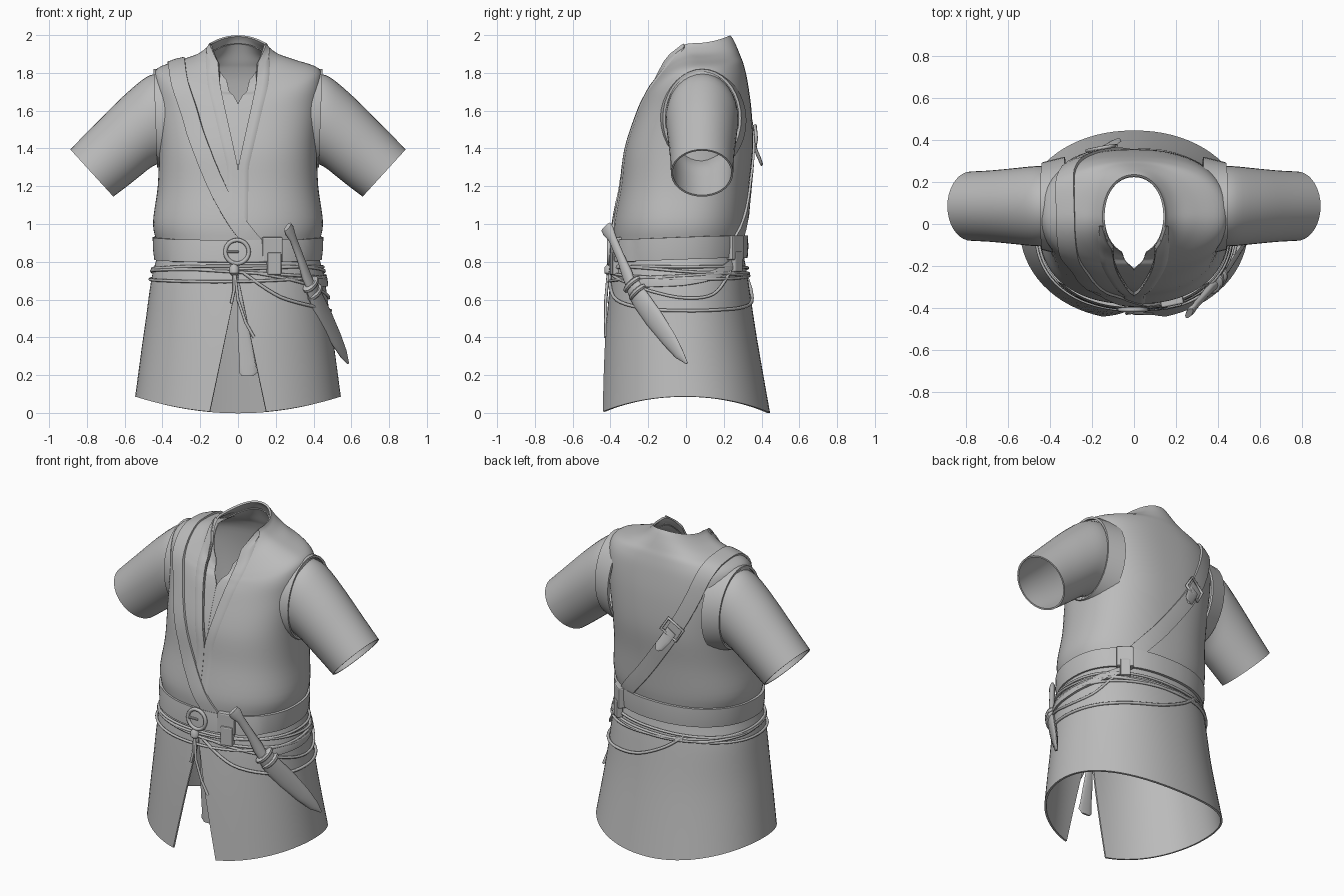
import bpy, bmesh, math
from mathutils import Vector as V
from mathutils.bvhtree import BVHTree

if bpy.data.objects.get("Cube"):
    bpy.data.objects.remove(bpy.data.objects["Cube"])

mat = bpy.data.materials.new("plain_grey")
mat.use_nodes = True
mat.diffuse_color = (0.5, 0.5, 0.5, 1)
mat.node_tree.nodes["Principled BSDF"].inputs["Base Color"].default_value = (0.5, 0.5, 0.5, 1)


def finish(name, verts, faces, thick=0.0, recalc=True):
    """Make a mesh object, optionally thicken it, and shade it."""
    me = bpy.data.meshes.new(name)
    me.from_pydata(verts, [], faces)
    if recalc:
        bm = bmesh.new()
        bm.from_mesh(me)
        bmesh.ops.recalc_face_normals(bm, faces=bm.faces)
        bm.to_mesh(me)
        bm.free()
    me.materials.append(mat)
    ob = bpy.data.objects.new(name, me)
    bpy.context.collection.objects.link(ob)
    bpy.ops.object.select_all(action='DESELECT')
    ob.select_set(True)
    bpy.context.view_layer.objects.active = ob
    if thick:
        mod = ob.modifiers.new("thickness", 'SOLIDIFY')
        mod.thickness, mod.offset = thick, -1
        bpy.ops.object.modifier_apply(modifier=mod.name)
    bpy.ops.object.shade_smooth_by_angle(angle=math.radians(40))


def grid(rows, wrap_u=False, wrap_v=False):
    """Flatten rows of points into vertices and quads."""
    n, m = len(rows), len(rows[0])
    verts = [p for r in rows for p in r]
    faces = []
    for i in range(n if wrap_v else n - 1):
        for j in range(m if wrap_u else m - 1):
            k, l = (i + 1) % n, (j + 1) % m
            faces.append((i * m + j, i * m + l, k * m + l, k * m + j))
    return verts, faces


def spline(pts, t):
    """Catmull-Rom through tuples, t counted in points."""
    i = min(int(t), len(pts) - 2)
    f = t - i
    a, b, c, d = (pts[max(0, min(len(pts) - 1, i + k))] for k in (-1, 0, 1, 2))
    return [0.5 * (2 * q + (r - p) * f + (2 * p - 5 * q + 4 * r - s) * f * f
                   + (3 * q - p - 3 * r + s) * f ** 3) for p, q, r, s in zip(a, b, c, d)]


# Garment rings: height, half width, front y, back y, front dz, back dz, squareness
RINGS = [(0, .545, -.455, .445, 0, 0, .95), (.4, .50, -.43, .375, 0, 0, .95),
         (.7, .46, -.40, .33, 0, 0, .9), (.86, .425, -.38, .305, 0, 0, .9),
         (1.0, .45, -.38, .32, 0, 0, .87), (1.2, .425, -.345, .335, 0, 0, .83),
         (1.4, .42, -.32, .355, 0, 0, .8), (1.6, .435, -.255, .347, 0, 0, .78),
         (1.75, .447, -.218, .325, -.07, .01, .8), (1.825, .425, -.20, .305, -.115, .02, .92),
         (1.87, .30, -.19, .288, -.145, .02, .95), (1.9, .215, -.18, .27, -.165, .035, .95),
         (1.935, .166, -.172, .25, -.18, .042, .95), (1.957, .15, -.165, .235, -.19, .042, .95)]
TOP = len(RINGS) - 1


def surf(t, a, off=0.0):
    """Point on the garment at ring t and angle a (0 = front, quarter turn = +x)."""
    h, w, yf, yb, df, db, p = spline(RINGS, t)
    w, yf, yb = w + off, yf - off, yb + off
    s, c = math.sin(a), math.cos(a)
    x = w * math.copysign(abs(s) ** p, s)
    y = (yf + yb) / 2 - (yb - yf) / 2 * math.copysign(abs(c) ** p, c)
    z = h + (df if c > 0 else db) * c * c + off * min(1, max(0, (h - 1.75) * 10))
    return V((x, y, z + .085 * (x / .54) ** 2 * max(0, 1 - h / .5)))


def angle_at(t, x):
    r = spline(RINGS, t)
    return math.asin(min(.98, max(x, .0005) / r[1]) ** (1 / r[6]))


def coat_gap(t):
    """Half width of the skirt slit and of the neck opening."""
    r = spline(RINGS, t)
    return max(0, .15 * (.72 - r[0]) / .72, min(.11, .22 * (r[0] + r[4] - 1.3)))


def shirt_gap(t):
    r = spline(RINGS, t)
    return min(.09, max(0, .6 * (r[0] + r[4] - 1.64)))


def shell(t0, t1, gap, off, cols=72):
    rows = []
    for i in range(int((t1 - t0) * 5) + 1):
        t = t0 + i / 5
        g = angle_at(t, gap(t))
        rows.append([surf(t, g + (2 * math.pi - 2 * g) * j / cols, off) for j in range(cols + 1)])
    return grid(rows)


# Sleeveless coat with slit skirt, and the shirt inside it
coat = shell(0, TOP, coat_gap, 0)
finish("coat", *coat, thick=.012, recalc=False)
finish("inner_shirt", *shell(4, TOP - 1, shirt_gap, -.022), thick=.006, recalc=False)
body = BVHTree.FromPolygons(*coat)

# Lapel bands running up into the collar
for side, name in ((1, "left_lapel"), (-1, "right_lapel")):
    rows = []
    for i in range(46):
        t = 4 + i * (TOP - 4) / 45
        g, w = coat_gap(t), .055 + .03 * i / 45
        rows.append([surf(t, side * angle_at(t, g + w * j / 4), .006 if j < 4 else -.002)
                     for j in range(5)][::side])
    finish(name, *grid(rows), thick=.01, recalc=False)


def loft(name, sections, sides=24, thick=0.0, caps=True):
    """Skin elliptical sections given as (centre, axis, axis)."""
    rows = [[V(c) + V(a) * math.cos(k * math.tau / sides) + V(b) * math.sin(k * math.tau / sides)
             for k in range(sides)] for c, a, b in sections]
    verts, faces = grid(rows, wrap_u=True)
    if caps:
        faces += [tuple(range(sides)), tuple(range(len(verts) - sides, len(verts)))]
    finish(name, verts, faces, thick)


# Sleeves: top x, z, bottom x, z, half depth
SLEEVE = [(.41, 1.80, .40, 1.33, .19), (.49, 1.775, .46, 1.30, .19), (.62, 1.665, .53, 1.245, .18),
          (.76, 1.525, .60, 1.19, .17), (.888, 1.395, .66, 1.145, .165)]
ARMHOLE = [(.33, 1.825, .33, 1.27, .235), (.447, 1.82, .428, 1.30, .208)]


def sleeve_sections(rings, side, steps):
    out = []
    for i in range((len(rings) - 1) * steps + 1):
        x0, z0, x1, z1, d = spline(rings, i / steps)
        out.append(((side * (x0 + x1) / 2, .085, (z0 + z1) / 2),
                    (side * (x0 - x1) / 2, 0, (z0 - z1) / 2), (0, d, 0)))
    return out


for side, name in ((1, "left"), (-1, "right")):
    loft(name + "_sleeve", sleeve_sections(SLEEVE, side, 4), 36, .01, False)
    loft(name + "_armhole_edge", sleeve_sections(ARMHOLE, side, 1), 36, .014, False)


def trace(pts, closed=False, steps=6):
    """Smooth path through points, laid on the coat: list of (point, normal)."""
    pts = pts[-1:] + pts + pts[:2] if closed else pts
    first, last = (1, len(pts) - 2) if closed else (0, len(pts) - 1)
    n = (last - first) * steps
    path = [V(spline(pts, first + i / steps)) for i in range(n if closed else n + 1)]
    return [body.find_nearest(p)[:2] for p in path]


def band(name, pts, width, lift, closed=False):
    """Flat strap lying on the coat."""
    path, rows = trace(pts, closed), []
    n = len(path)
    for i, (p, nor) in enumerate(path):
        a, b = ((i - 1) % n, (i + 1) % n) if closed else (max(0, i - 1), min(n - 1, i + 1))
        side = (path[b][0] - path[a][0]).cross(nor).normalized() * width / 2
        rows.append([p + side * u + nor * v for u, v in
                     ((-1, -.004), (-1, lift), (0, lift + .003), (1, lift), (1, -.004))])
    finish(name, *grid(rows, wrap_u=True, wrap_v=closed))


def cord(name, pts, radius=.008, closed=False, lift=.008, lay=True, steps=6):
    """Round cord, laid on the coat or hanging free."""
    path = [p + n * lift for p, n in trace(pts, closed, steps)] if lay else [V(p) for p in pts]
    cu = bpy.data.curves.new(name, 'CURVE')
    cu.dimensions, cu.bevel_depth, cu.bevel_resolution = '3D', radius, 2
    cu.use_fill_caps = True
    sp = cu.splines.new('POLY')
    sp.points.add(len(path) - 1)
    for q, p in zip(sp.points, path):
        q.co = (*p, 1)
    sp.use_cyclic_u = closed
    cu.materials.append(mat)
    bpy.context.collection.objects.link(bpy.data.objects.new(name, cu))


def box(name, loc, size, turn=0.0):
    bpy.ops.mesh.primitive_cube_add(size=1, location=loc, rotation=(0, 0, turn))
    ob = bpy.context.object
    ob.name, ob.scale = name, size
    ob.data.materials.append(mat)
    bpy.ops.object.transform_apply(location=False, rotation=False, scale=True)
    mod = ob.modifiers.new("soft_edges", 'BEVEL')
    mod.width, mod.segments = .008, 2


def around(z, amp, phase, n=16):
    return [(.5 * math.sin(a), -.42 * math.cos(a), z + amp * math.cos(a + phase))
            for a in (k * math.tau / n for k in range(n))]


# Belt, buckle and belt loops
band("belt", around(.868, -.01, 0), .118, .022, True)
bpy.ops.mesh.primitive_torus_add(major_radius=.062, minor_radius=.011, major_segments=32, minor_segments=8,
                                 location=(-.005, -.408, .853), rotation=(math.pi / 2, 0, 0))
bpy.context.object.name = "belt_buckle"
bpy.context.object.data.materials.append(mat)
bpy.ops.object.shade_smooth()
box("buckle_pin", (-.03, -.41, .853), (.07, .015, .014))
box("front_belt_loop", (.18, -.367, .865), (.11, .045, .13), .2)
box("front_loop_tab", (.19, -.377, .79), (.075, .04, .12), .2)
box("back_belt_loop", (.285, .258, .875), (.10, .05, .13), -.65)
box("back_loop_tab", (.29, .268, .80), (.06, .04, .11), -.65)

# Shoulder strap with its buckle at the back
band("shoulder_strap", [(.11, -.4, .87), (.04, -.4, .95), (-.03, -.4, 1.05), (-.14, -.37, 1.25),
                        (-.24, -.31, 1.5), (-.305, -.2, 1.72), (-.325, 0, 1.86), (-.33, .13, 1.87),
                        (-.32, .27, 1.81), (-.27, .34, 1.65), (-.15, .37, 1.42), (.04, .36, 1.15),
                        (.22, .32, .94), (.27, .3, .88)], .09, .011)
along, across = V((.55, 0, -.83)), V((.83, 0, .55))
mid = V((-.16, .38, 1.45))
cord("strap_buckle", [tuple(mid + along * u * .045 + across * v * .06)
                      for u, v in ((-1, -1), (-1, 1), (1, 1), (1, -1))], .009, True, .02, steps=1)
loft("strap_tail", [((x, y, z), across * w, (0, .006, .003)) for x, y, z, w in
                    ((-.15, .36, 1.44, .034), (-.115, .374, 1.38, .034), (-.085, .394, 1.335, .03),
                     (-.075, .402, 1.315, .012))], 12)

# Cords wound round the waist, drooping loops and loose ends
for k, (z, amp, phase) in enumerate([(.775, .015, 4), (.76, .02, 0), (.745, .03, 1.5), (.725, -.03, .3)]):
    cord(f"waist_cord_{k + 1}", around(z, amp, phase), closed=True)
cord("low_cord_loop", [(.03, -.4, .74), (.22, -.36, .61), (.42, -.2, .55), (.48, 0, .54), (.45, .2, .55),
                       (.3, .31, .56), (.1, .35, .59), (-.08, .34, .67), (-.2, .31, .76)], .009)
cord("middle_cord_loop", [(.1, -.4, .74), (.35, -.28, .68), (.46, -.05, .61), (.45, .15, .63), (.36, .27, .76)])
band("knife_strap", [(.28, .28, .81), (.4, .17, .74), (.46, 0, .70), (.43, -.18, .69), (.38, -.28, .69)], .05, .012)
loft("cord_knot", [((-.02, -.405, z), (r, 0, 0), (0, r, 0)) for z, r in
                   ((.725, .01), (.74, .026), (.77, .026), (.79, .01))], 12)
cord("loose_cord_end", [(-.02, -.41, .76), (0, -.425, .6), (.04, -.425, .48), (.085, -.425, .4)], lay=False)
cord("short_cord_end", [(-.02, -.41, .76), (-.02, -.42, .65), (-.035, -.425, .58)], lay=False)
loft("hanging_strip", [((x, -.375, z), (w, 0, 0), (0, .006, 0)) for x, z, w in
                       ((.0, .72, .012), (.015, .55, .02), (.035, .38, .035), (.05, .26, .042),
                        (.055, .215, .05), (.05, .195, .03))], 12)

# Sheathed knife hanging at the left hip
blade_dir = V((.2, .29, -.41)).normalized()
out = V((.8, -.55, 0))
out = (out - blade_dir * out.dot(blade_dir)).normalized()
flat = out.cross(blade_dir)


def knife_part(name, rows, sides=16):
    loft(name, [((x, y, z), flat * w, out * d) for x, y, z, w, d in rows], sides)


knife_part("knife_handle", [(.262, -.425, .985, .034, .014), (.272, -.412, .965, .038, .018),
                            (.29, -.39, .925, .025, .016), (.33, -.345, .82, .025, .017),
                            (.36, -.31, .73, .034, .02), (.385, -.29, .67, .03, .02)])
knife_part("sheath", [(.38, -.29, .69, .045, .026), (.415, -.24, .60, .056, .024), (.465, -.17, .50, .057, .02),
                      (.52, -.09, .39, .046, .016), (.56, -.035, .31, .03, .011), (.583, .005, .262, .006, .005)])
for k, u in enumerate((0, .055)):
    c = V((.385, -.285, .68)) + blade_dir * u
    loft(f"sheath_wrap_{k + 1}", [(c + blade_dir * e, flat * r, out * r * .62) for e, r in
                                  ((-.014, .048), (-.007, .06), (.007, .06), (.014, .05))], 16)
